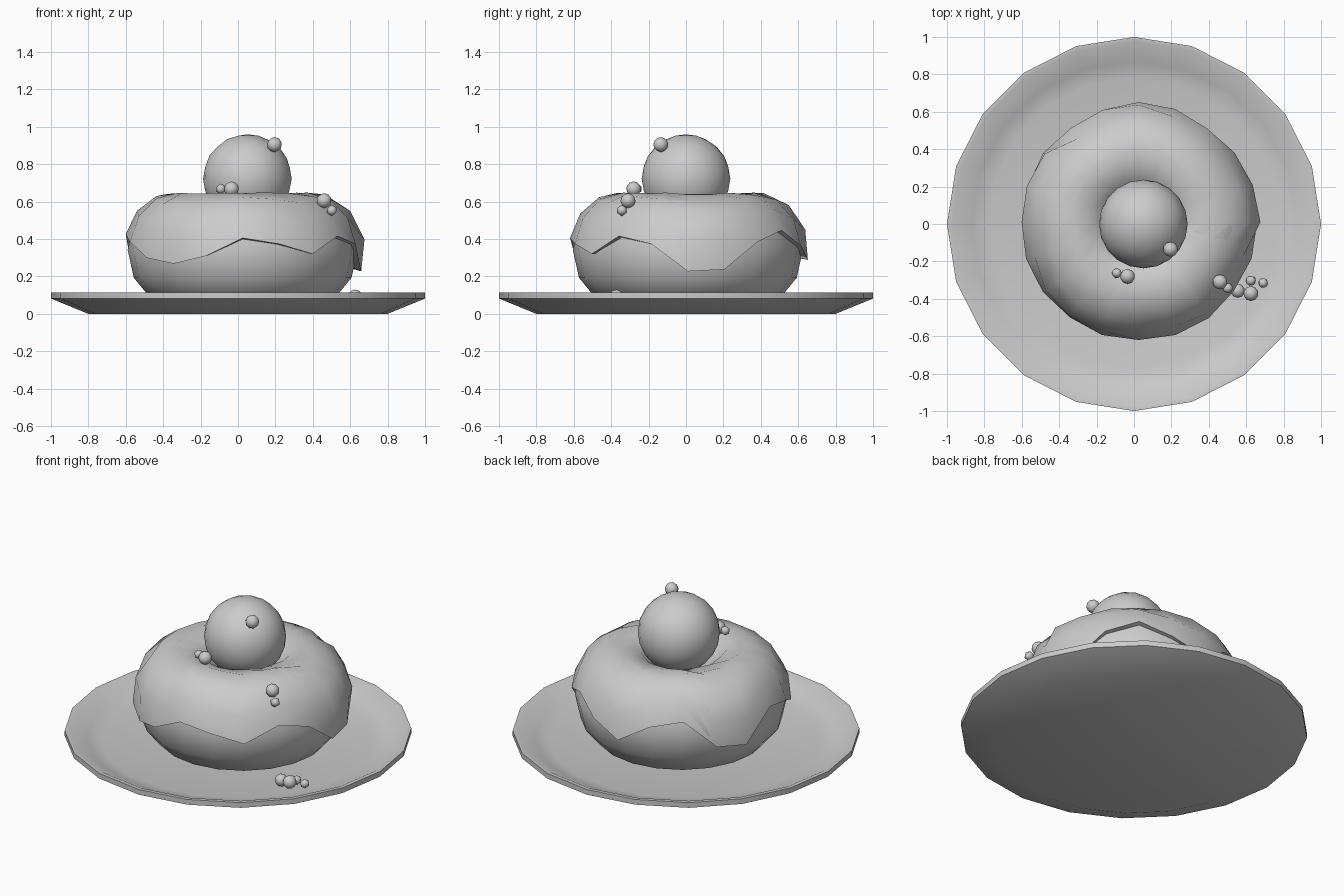
import bpy, bmesh
from math import sin, cos, pi, radians

if "Cube" in bpy.data.objects:
    bpy.data.objects.remove(bpy.data.objects["Cube"])

SEG = 20
CENTRE = (0.025, 0.01, 0.342)


def add_mesh(name, verts, faces, location=(0, 0, 0), angle=40):
    mesh = bpy.data.meshes.new(name)
    mesh.from_pydata(verts, [], faces)
    bm = bmesh.new()
    bm.from_mesh(mesh)
    bmesh.ops.recalc_face_normals(bm, faces=bm.faces)
    bm.to_mesh(mesh)
    bm.free()
    ob = bpy.data.objects.new(name, mesh)
    ob.location = location
    bpy.context.collection.objects.link(ob)
    bpy.ops.object.select_all(action='DESELECT')
    bpy.context.view_layer.objects.active = ob
    ob.select_set(True)
    bpy.ops.object.shade_smooth_by_angle(angle=radians(angle))
    return ob


def ring_faces(rows, closed):
    """Quads between rows of SEG vertices."""
    out = []
    for i in range(rows if closed else rows - 1):
        a, b = i * SEG, (i + 1) % rows * SEG
        for j in range(SEG):
            k = (j + 1) % SEG
            out.append((a + j, a + k, b + k, b + j))
    return out


def ball(name, location, radius, subdivisions):
    bpy.ops.mesh.primitive_ico_sphere_add(
        subdivisions=subdivisions, radius=radius, location=location)
    ob = bpy.context.object
    ob.name = name
    bpy.ops.object.shade_smooth()
    return ob


# Plate: lathed profile capped top and bottom
profile = [(0.8, 0), (1.0, 0.082), (1.0, 0.115), (0.975, 0.115),
           (0.87, 0.06), (0.78, 0.04)]
verts = [(r * cos(2 * pi * j / SEG), r * sin(2 * pi * j / SEG), z)
         for r, z in profile for j in range(SEG)]
faces = ring_faces(len(profile), False)
faces += [tuple(range(SEG)), tuple(range(5 * SEG, 6 * SEG))]
add_mesh("plate", verts, faces)


def torus_point(az, t, a, b):
    r = 0.37 + a * cos(t)
    return (r * cos(az), r * sin(az), b * sin(t))


# Doughnut: slightly tall ring
MINOR = 12
verts = [torus_point(2 * pi * j / SEG, 2 * pi * i / MINOR, 0.245, 0.298)
         for i in range(MINOR) for j in range(SEG)]
add_mesh("doughnut", verts, ring_faces(MINOR, True), CENTRE, 60)

# Icing: upper shell with an uneven dripping edge (end angle per segment)
drips = [-22, -20, 8, 20, 4, -10, 12, 20, -12, -18,
         16, 8, -8, -14, -6, 12, 6, -4, 14, 6]
bulge = {0: 0.02, 1: 0.012, 5: 0.01}
ROWS = 8


def icing_layer(offset):
    pts = []
    for i in range(ROWS):
        for j in range(SEG):
            t = radians(205 + (drips[j] - 205) * i / (ROWS - 1))
            a = 0.25 + offset + bulge.get(j, 0) * max(0, cos(t))
            pts.append(torus_point(2 * pi * j / SEG, t, a, 0.29 + offset))
    return pts


verts = icing_layer(0.016) + icing_layer(-0.02)[::1]
quads = ring_faces(ROWS, False)
n = ROWS * SEG
faces = quads + [tuple(v + n for v in reversed(q)) for q in quads]
for start in (0, (ROWS - 1) * SEG):
    for j in range(SEG):
        a, b = start + j, start + (j + 1) % SEG
        faces.append((a, b, b + n, a + n))
add_mesh("icing", verts, faces, CENTRE, 50)

# Scoop resting in the hole
ball("scoop", (0.05, 0, 0.723), 0.237, 3)

# Little sugar beads on scoop, icing and plate
beads = [(0.195, -0.135, 0.905, 0.040), (-0.035, -0.28, 0.668, 0.040),
         (-0.092, -0.263, 0.668, 0.029), (0.46, -0.31, 0.605, 0.040),
         (0.502, -0.343, 0.553, 0.030), (0.555, -0.357, 0.078, 0.038),
         (0.625, -0.372, 0.09, 0.040), (0.625, -0.303, 0.075, 0.030),
         (0.69, -0.315, 0.075, 0.029)]
for i, (x, y, z, r) in enumerate(beads):
    ball(f"sugar_bead_{i + 1}", (x, y, z), r, 1 if r < 0.035 else 2)
